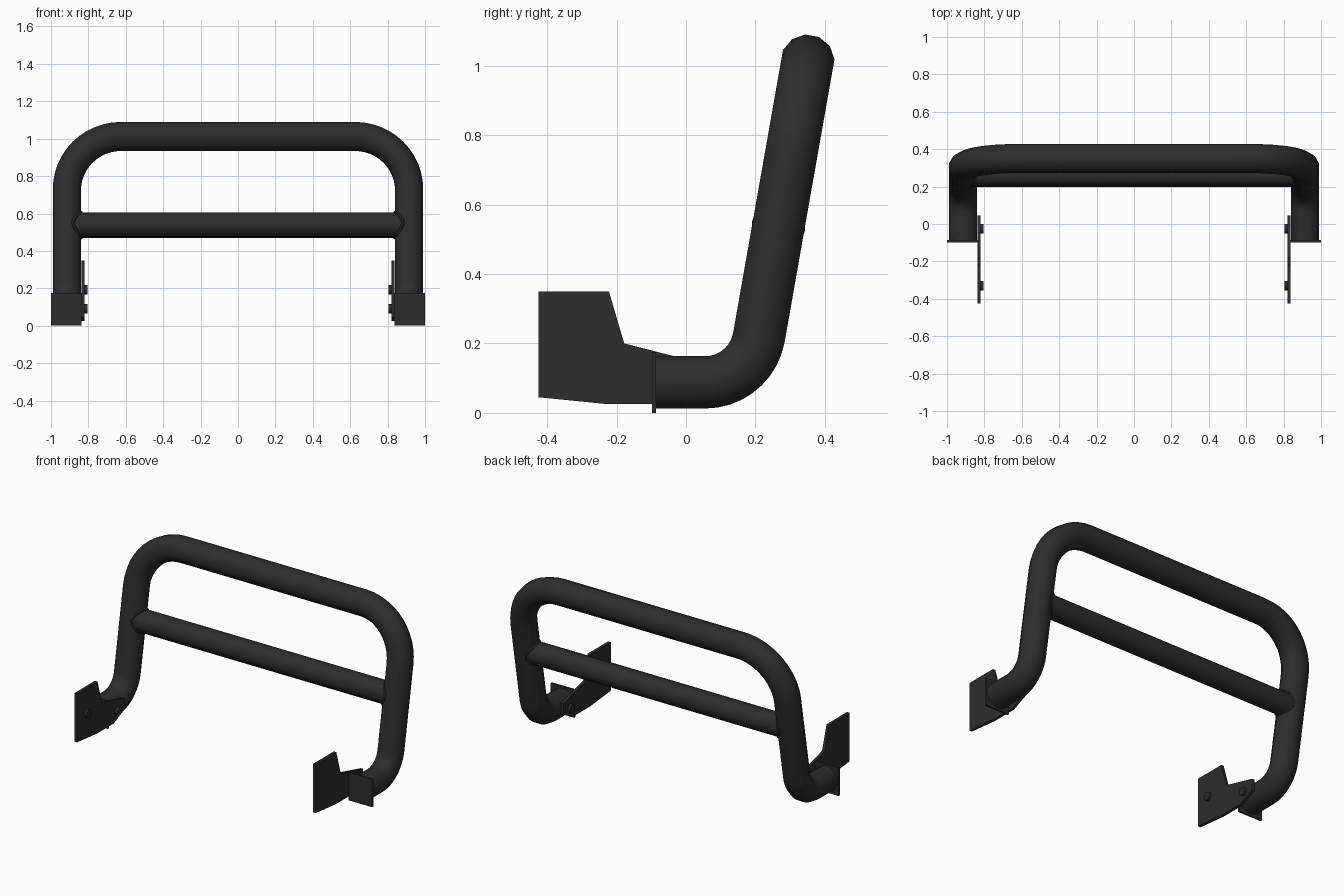
import bpy, bmesh, math
from mathutils import Vector, Matrix

if "Cube" in bpy.data.objects:
    bpy.data.objects.remove(bpy.data.objects["Cube"])

black = bpy.data.materials.new("black_powder_coat")
black.use_nodes = True
colour = (0.026, 0.026, 0.026, 1)
black.diffuse_color = colour
black.node_tree.nodes["Principled BSDF"].inputs["Base Color"].default_value = colour

SIDES = 12
LEG_X = 0.915
TUBE_R = 0.078
BAR_R = 0.069
TOP = Vector((LEG_X, 0.35, 1.012))
LEAN = Vector((0, math.sin(math.radians(10)), math.cos(math.radians(10))))
FOOT_Z = 0.088


def finish(name, bm, smooth=True):
    bmesh.ops.recalc_face_normals(bm, faces=bm.faces)
    mesh = bpy.data.meshes.new(name)
    bm.to_mesh(mesh)
    bm.free()
    mesh.materials.append(black)
    obj = bpy.data.objects.new(name, mesh)
    bpy.context.collection.objects.link(obj)
    if smooth:
        bpy.ops.object.select_all(action='DESELECT')
        obj.select_set(True)
        bpy.context.view_layer.objects.active = obj
        bpy.ops.object.shade_smooth_by_angle(angle=math.radians(40))
    return obj


def fillet(before, corner, after, radius, steps=9):
    """Points of an arc that rounds a corner."""
    a, b = (before - corner).normalized(), (after - corner).normalized()
    half = a.angle(b) / 2
    centre = corner + (a + b).normalized() * radius / math.sin(half)
    start = corner + a * radius / math.tan(half) - centre
    axis = (-a).cross(b)
    turn = math.pi - 2 * half
    return [centre + Matrix.Rotation(turn * i / steps, 3, axis) @ start
            for i in range(steps + 1)]


def sweep(name, path, radius, normal, sides=SIDES, closed=False):
    """Tube along a path, carrying the cross-section without twist."""
    bm = bmesh.new()
    rings = []
    n = len(path)
    for i, p in enumerate(path):
        nxt = path[(i + 1) % n] if closed else path[min(i + 1, n - 1)]
        prv = path[i - 1] if closed else path[max(i - 1, 0)]
        tangent = (nxt - prv).normalized()
        normal = (normal - tangent * normal.dot(tangent)).normalized()
        side = tangent.cross(normal)
        angles = [2 * math.pi * (k + 0.5) / sides for k in range(sides)]
        rings.append([bm.verts.new(p + radius * (normal * math.cos(t) + side * math.sin(t)))
                      for t in angles])
    for i in range(n if closed else n - 1):
        r, s = rings[i], rings[(i + 1) % n]
        for k in range(sides):
            j = (k + 1) % sides
            bm.faces.new((r[k], r[j], s[j], s[k]))
    if not closed:
        bm.faces.new(rings[0])
        bm.faces.new(rings[-1])
    return finish(name, bm)


def mirror_x(v):
    return Vector((-v.x, v.y, v.z))


# Main hoop: foot, lower bend, leaning leg, upper bend, and mirrored back
foot = Vector((LEG_X, -0.088, FOOT_Z))
knee = TOP - LEAN * ((TOP.z - FOOT_Z) / LEAN.z)
half_path = [foot] + fillet(foot, knee, TOP, 0.157) + fillet(knee, TOP, mirror_x(TOP), 0.29, 12)
hoop_path = half_path + [mirror_x(p) for p in reversed(half_path)]
sweep("main_hoop", hoop_path, TUBE_R, Vector((0, 0, 1)))

# Cross bar between the legs
bar_z = 0.538
bar_centre = TOP - LEAN * ((TOP.z - bar_z) / LEAN.z)
bar_end = Vector((0.89, bar_centre.y, bar_centre.z))
sweep("cross_bar", [mirror_x(bar_end), bar_end], BAR_R, LEAN)

# Weld beads where the bar meets the legs
across = LEAN.cross(Vector((1, 0, 0)))
bead = []
for i in range(24):
    t = 2 * math.pi * i / 24
    b = BAR_R * math.sin(t)
    p = bar_centre + LEAN * BAR_R * math.cos(t) + across * b
    p.x = LEG_X - math.sqrt(0.076 ** 2 - b * b)
    bead.append(p)
for label, pts in (("left", bead), ("right", [mirror_x(p) for p in bead])):
    sweep(label + "_weld_bead", pts, 0.009, Vector((1, 0, 0)), 6, True)

# Side bracket outline as (y, z)
OUTLINE = [(-0.425, 0.35), (-0.222, 0.35), (-0.178, 0.2), (0.045, 0.143),
           (0.045, 0.072), (-0.06, 0.025), (-0.225, 0.025), (-0.425, 0.045)]

for label, s in (("left", 1), ("right", -1)):
    # Bracket plate
    bm = bmesh.new()
    face = bm.faces.new([bm.verts.new((s * 0.82, y, z)) for y, z in OUTLINE])
    extruded = bmesh.ops.extrude_face_region(bm, geom=[face], use_keep_orig=True)
    moved = [g for g in extruded["geom"] if isinstance(g, bmesh.types.BMVert)]
    bmesh.ops.translate(bm, verts=moved, vec=(s * 0.018, 0, 0))
    finish(label + "_bracket", bm, False)

    # Flange closing the tube foot
    bm = bmesh.new()
    place = Matrix.Translation((s * 0.918, -0.092, 0.0875)) @ Matrix.Diagonal((0.164, 0.012, 0.175, 1))
    bmesh.ops.create_cube(bm, size=1, matrix=place)
    finish(label + "_flange", bm, False)

    # Bolt heads on the inner face
    for where, y, z in (("front", -0.33, 0.192), ("rear", -0.025, 0.09)):
        bm = bmesh.new()
        place = Matrix.Translation((s * 0.814, y, z)) @ Matrix.Rotation(math.pi / 2, 4, 'Y')
        bmesh.ops.create_cone(bm, cap_ends=True, segments=12, radius1=0.025,
                              radius2=0.025, depth=0.02, matrix=place)
        finish(f"{label}_{where}_bolt", bm)
